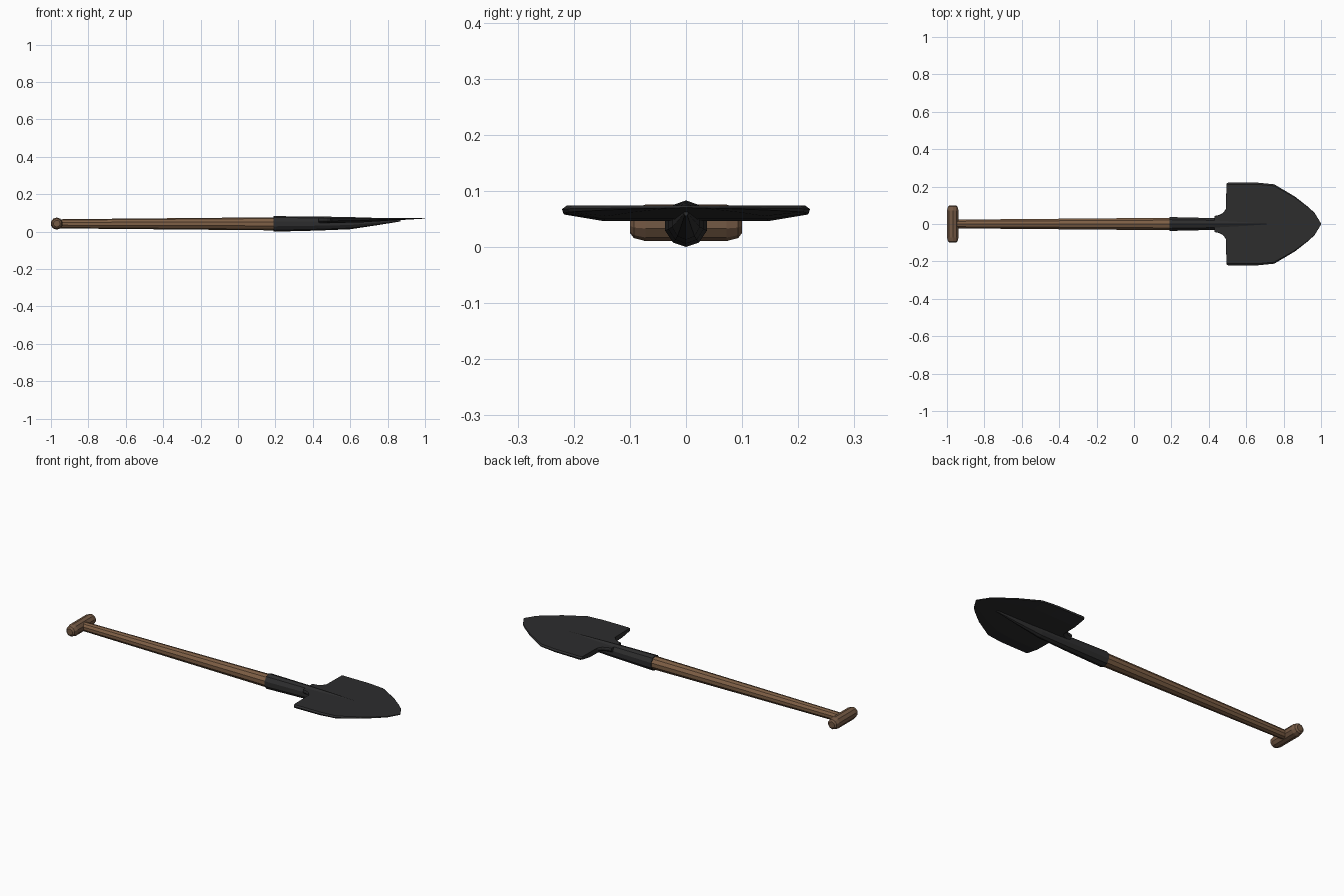
import bpy, bmesh, math

if "Cube" in bpy.data.objects:
    bpy.data.objects.remove(bpy.data.objects["Cube"])

def material(name, rgb):
    m = bpy.data.materials.new(name)
    m.diffuse_color = (*rgb, 1)
    m.use_nodes = True
    m.node_tree.nodes["Principled BSDF"].inputs["Base Color"].default_value = m.diffuse_color
    return m

WOOD = material("brown wood", (0.21, 0.115, 0.06))
GRIP = material("dark brown wood", (0.175, 0.10, 0.058))
STEEL = material("dark steel", (0.026, 0.026, 0.027))

def loft(name, rings, mat):
    """Skin a list of equal-length point rings and cap both ends."""
    bm = bmesh.new()
    vs = [[bm.verts.new(p) for p in r] for r in rings]
    n = len(rings[0])
    for a, b in zip(vs, vs[1:]):
        for i in range(n):
            j = (i + 1) % n
            bm.faces.new((a[i], a[j], b[j], b[i]))
    bm.faces.new(vs[0])
    bm.faces.new(vs[-1])
    bmesh.ops.recalc_face_normals(bm, faces=bm.faces)
    me = bpy.data.meshes.new(name)
    bm.to_mesh(me)
    bm.free()
    me.materials.append(mat)
    ob = bpy.data.objects.new(name, me)
    bpy.context.collection.objects.link(ob)
    return ob

def ring(ru, rv, n=10):
    """Ten-sided ring with a corner pointing up."""
    return [(ru * math.sin(t), rv * math.cos(t))
            for t in (2 * math.pi * i / n for i in range(n))]

# Tapered wooden shaft
loft("shaft", [[(x, u, 0.042 + v) for u, v in ring(r, r)]
               for x, r in ((-0.965, 0.024), (-0.9, 0.025), (0.2, 0.035))], WOOD)

# Cross grip with rounded ends
half = [(0.072, 0.0325), (0.093, 0.027), (0.1, 0.018)]
grip = [(-y, r) for y, r in reversed(half)] + half
loft("grip", [[(-0.969 + u, y, 0.043 + v) for u, v in ring(r, r)]
              for y, r in grip], GRIP)

# Steel socket narrowing into a spine under the blade: x, half width, bottom, top
spine = [(0.19, 0.039, 0.0, 0.083), (0.43, 0.033, 0.006, 0.081),
         (0.60, 0.026, 0.013, 0.078), (0.76, 0.013, 0.037, 0.073),
         (0.87, 0.004, 0.055, 0.068)]
loft("socket", [[(x, u, (lo + hi) / 2 + v) for u, v in ring(w, (hi - lo) / 2)]
                for x, w, lo, hi in spine], STEEL)

# Pointed blade with a short neck: x, half width
outline = [(0.43, 0.043), (0.455, 0.048), (0.477, 0.06), (0.492, 0.082),
           (0.494, 0.214), (0.502, 0.221), (0.66, 0.221), (0.75, 0.212),
           (0.86, 0.147), (0.93, 0.092), (0.965, 0.06), (1.0, 0.003)]

def blade_section(x, w):
    t = max(0, (x - 0.6) / 0.4)                 # thins toward the tip
    mix = lambda z: z + (0.070 - z) * t
    right = [(0.96, 0.074), (1.0, mix(0.067)), (0.985, mix(0.058)), (0.66, mix(0.046))]
    pts = right + [(-f, z) for f, z in reversed(right)]
    return [(x, f * w, z) for f, z in pts]

loft("blade", [blade_section(x, w) for x, w in outline], STEEL)
